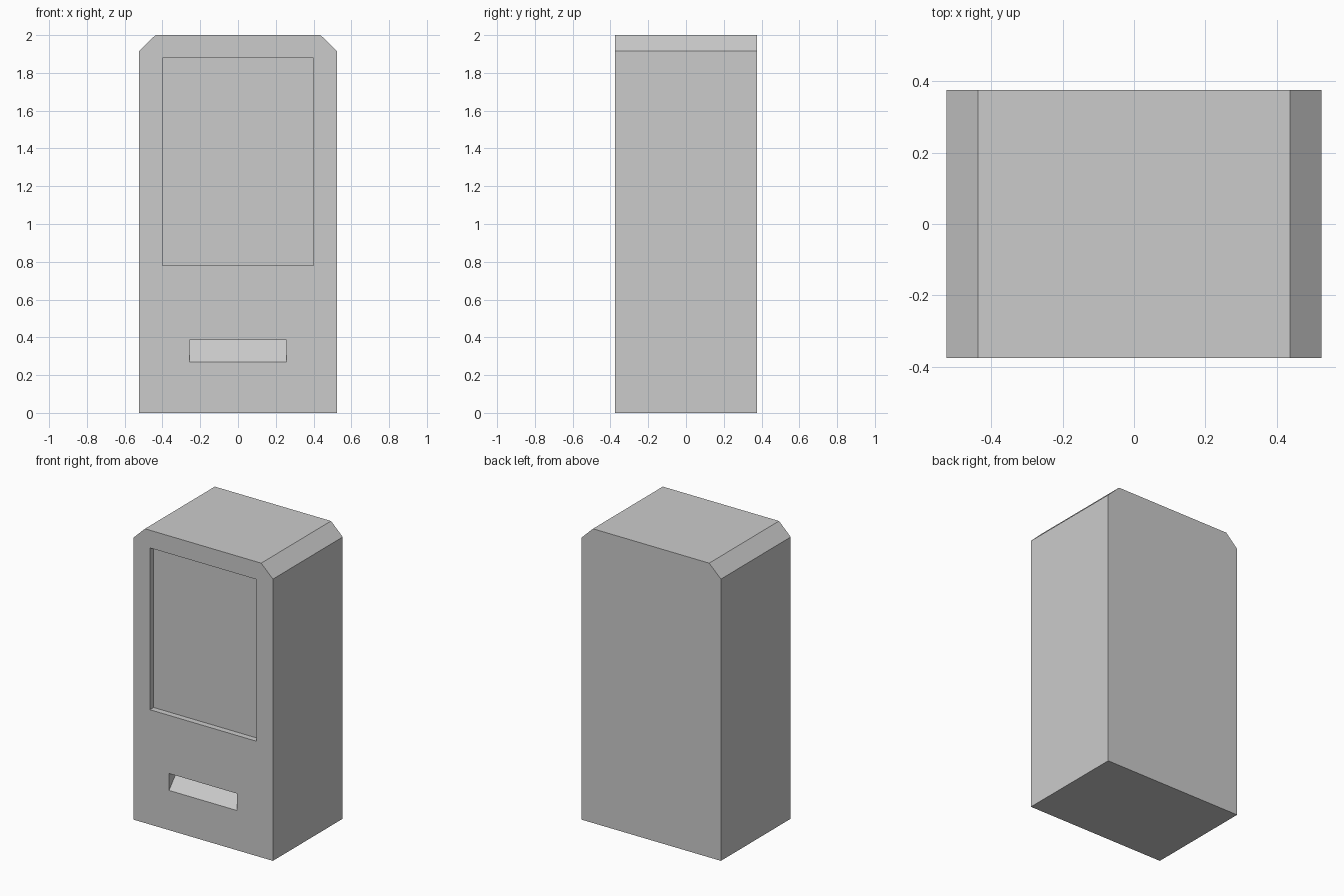
import bpy, bmesh

if "Cube" in bpy.data.objects:
    bpy.data.objects.remove(bpy.data.objects["Cube"])


def prism(name, profile, start, end, axis):
    """Extrude a closed 2D profile along x (profile = y,z) or y (profile = x,z)."""
    def place(a, b, t):
        return (t, a, b) if axis == 'x' else (a, t, b)
    bm = bmesh.new()
    face = bm.faces.new([bm.verts.new(place(a, b, start)) for a, b in profile])
    ext = bmesh.ops.extrude_face_region(bm, geom=[face])
    verts = [g for g in ext['geom'] if isinstance(g, bmesh.types.BMVert)]
    shift = (end - start, 0, 0) if axis == 'x' else (0, end - start, 0)
    bmesh.ops.translate(bm, verts=verts, vec=shift)
    bmesh.ops.recalc_face_normals(bm, faces=bm.faces)
    mesh = bpy.data.meshes.new(name)
    bm.to_mesh(mesh)
    bm.free()
    obj = bpy.data.objects.new(name, mesh)
    bpy.context.collection.objects.link(obj)
    return obj


def cut(target, cutter):
    mod = target.modifiers.new(cutter.name, 'BOOLEAN')
    mod.operation = 'DIFFERENCE'
    mod.solver = 'EXACT'
    mod.object = cutter
    bpy.context.view_layer.objects.active = target
    bpy.ops.object.modifier_apply(modifier=mod.name)
    bpy.data.objects.remove(cutter)


W, D, H = 0.525, 0.375, 2.0   # half width, half depth, height

# Cabinet with chamfered top side edges
right = [(W, 0), (W, 1.915), (0.437, H)]
outline = right + [(-x, z) for x, z in reversed(right)]
cabinet = prism("cabinet", outline, -D, D, 'y')

# Shallow display window recess
window = [(-0.4, 0.78), (0.4, 0.78), (0.4, 1.88), (-0.4, 1.88)]
cut(cabinet, prism("window_cutter", window, -D - 0.1, -D + 0.04, 'y'))

# Delivery slot with a floor sloping up towards the back
slot = [(-D - 0.1, 0.155), (-D + 0.1, 0.385), (-D - 0.1, 0.385)]
cut(cabinet, prism("slot_cutter", slot, -0.256, 0.256, 'x'))
